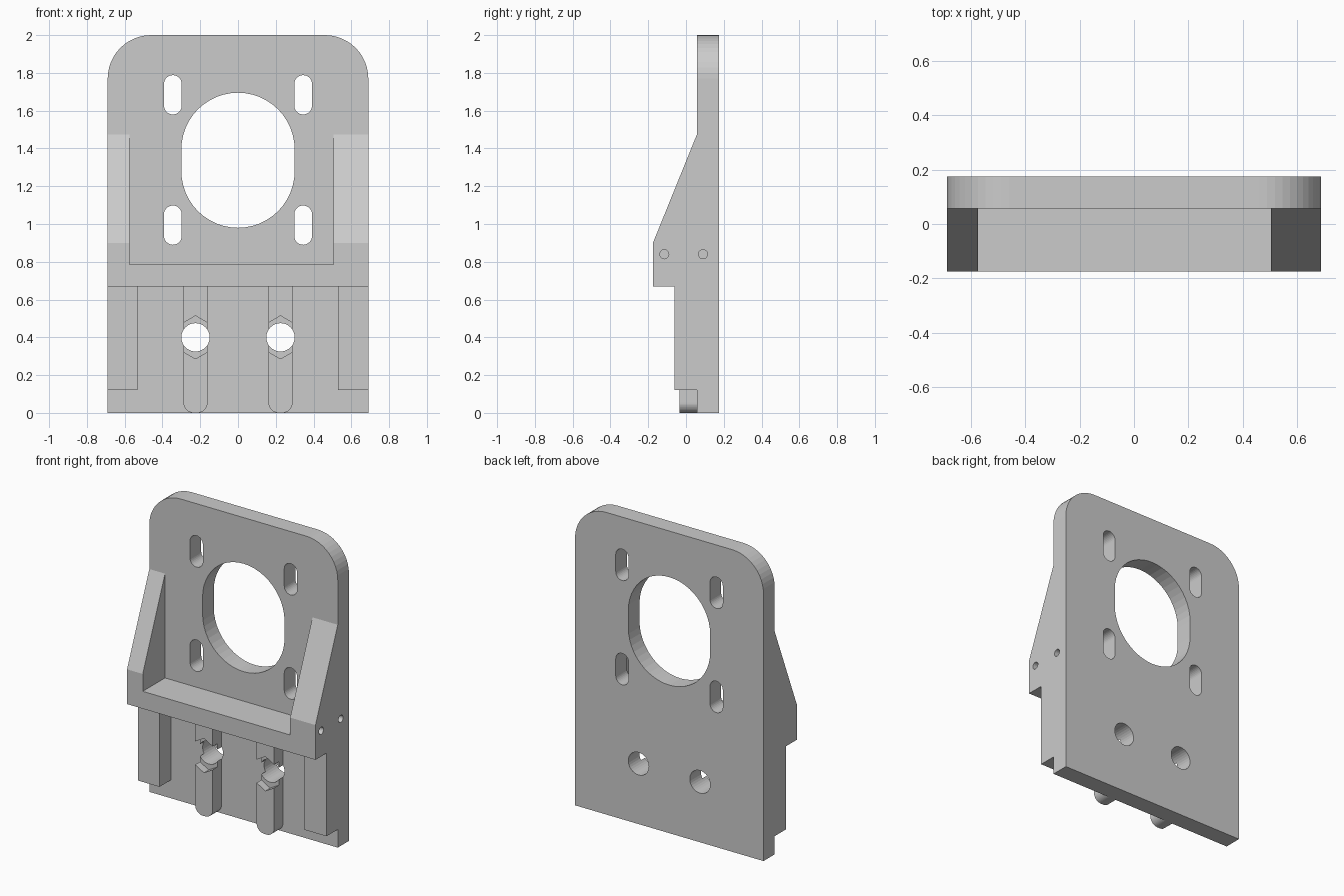
import bpy, bmesh, math
from mathutils import Vector

if "Cube" in bpy.data.objects:
    bpy.data.objects.remove(bpy.data.objects["Cube"], do_unlink=True)

grey = bpy.data.materials.new("plain grey")
grey.use_nodes = True
COLOUR = (0.6, 0.6, 0.6, 1)
grey.diffuse_color = COLOUR
grey.node_tree.nodes["Principled BSDF"].inputs["Base Color"].default_value = COLOUR


def rounded(x0, x1, z0, z1, bottom=0.0, top=0.0, steps=12):
    """Rectangle outline with separate bottom and top corner radii."""
    points = []
    corners = [(x1, z1, -1, -1, top), (x0, z1, 1, -1, top),
               (x0, z0, 1, 1, bottom), (x1, z0, -1, 1, bottom)]
    for quarter, (x, z, sx, sz, r) in enumerate(corners):
        for i in range(steps + 1 if r else 1):
            a = (quarter + i / steps) * math.pi / 2
            p = Vector((x + sx * r + r * math.cos(a), z + sz * r + r * math.sin(a))) if r else Vector((x, z))
            if not points or (p - points[-1]).length > 1e-4:
                points.append(p)
    if (points[0] - points[-1]).length < 1e-4:
        points.pop()
    return points


def circle(x, z, r, steps=8):
    return rounded(x - r, x + r, z - r, z + r, r, r, steps)


def prism(name, outline, start, end, axis="y"):
    """Extrude an outline along y (outline is x, z) or along x (outline is y, z)."""
    bm = bmesh.new()
    place = (lambda p, d: (p[0], d, p[1])) if axis == "y" else (lambda p, d: (d, p[0], p[1]))
    face = bm.faces.new([bm.verts.new(place(p, start)) for p in outline])
    moved = bmesh.ops.extrude_face_region(bm, geom=[face])["geom"]
    shift = Vector(place((0, 0), end - start))
    bmesh.ops.translate(bm, verts=[v for v in moved if isinstance(v, bmesh.types.BMVert)], vec=shift)
    bmesh.ops.recalc_face_normals(bm, faces=bm.faces)
    mesh = bpy.data.meshes.new(name)
    bm.to_mesh(mesh)
    bm.free()
    mesh.materials.append(grey)
    obj = bpy.data.objects.new(name, mesh)
    bpy.context.collection.objects.link(obj)
    return obj


def cut(obj, name, outline, start, end, axis="y"):
    cutter = prism(name + "_cutter", outline, start, end, axis)
    cutter.hide_render = True
    cutter.display_type = "WIRE"
    mod = obj.modifiers.new(name, "BOOLEAN")
    mod.operation = "DIFFERENCE"
    mod.solver = "EXACT"
    mod.object = cutter


W, FRONT, FACE, BACK = 0.69, -0.175, 0.058, 0.175
SHELF_Z = 0.67
BOLT_X, BOLT_Z, BOLT_R = 0.225, 0.4, 0.075

# Upright plate with its motor opening, slots and bolt holes
plate = prism("back_plate", rounded(-W, W, 0, 2, 0, 0.23), FACE, BACK)
cut(plate, "motor_opening", rounded(-0.3, 0.3, 0.98, 1.695, 0.3, 0.3), 0, 0.3)
for side in (-1, 1):
    x = side * 0.345
    for z in (0.89, 1.58):
        cut(plate, "mounting_slot", rounded(x - 0.047, x + 0.047, z, z + 0.208, 0.047, 0.047, 8), 0, 0.3)
    cut(plate, "bolt_hole", circle(side * BOLT_X, BOLT_Z, BOLT_R), 0, 0.3)
cut(plate, "side_screw_hole", circle(0.09, 0.84, 0.024, 5), 0.52, 0.8, "x")

# Cross shelf between the two gussets
prism("shelf", rounded(-0.575, 0.505, SHELF_Z, 0.785), FRONT, FACE)

# Sloped gussets, the one on the left being thicker
slope = [(FACE, SHELF_Z), (FACE, 1.475), (FRONT, 0.9), (FRONT, SHELF_Z)]
prism("right_gusset", slope, -W, -0.575, "x")
left_gusset = prism("left_gusset", slope, 0.505, W, "x")
cut(left_gusset, "side_screw_hole", circle(-0.115, 0.84, 0.024, 5), 0.52, 0.8, "x")

# Spacer pads under the shelf
prism("right_pad", rounded(-W, -0.533, 0.12, SHELF_Z), -0.06, FACE)
prism("left_pad", rounded(0.53, W, 0.12, SHELF_Z), -0.06, FACE)

# Guide rails with nut pockets and bolt holes
for side, label in ((-1, "right"), (1, "left")):
    x = side * BOLT_X
    rail = prism(label + "_guide_rail", rounded(x - 0.064, x + 0.064, 0, SHELF_Z, 0.055), -0.035, FACE)
    nut = [(x + 0.114 * math.sin(i * math.pi / 3), BOLT_Z + 0.114 * math.cos(i * math.pi / 3)) for i in range(6)]
    cut(rail, "nut_pocket", nut, -0.2, 0.015)
    cut(rail, "bolt_hole", circle(x, BOLT_Z, BOLT_R), -0.2, 0.3)
